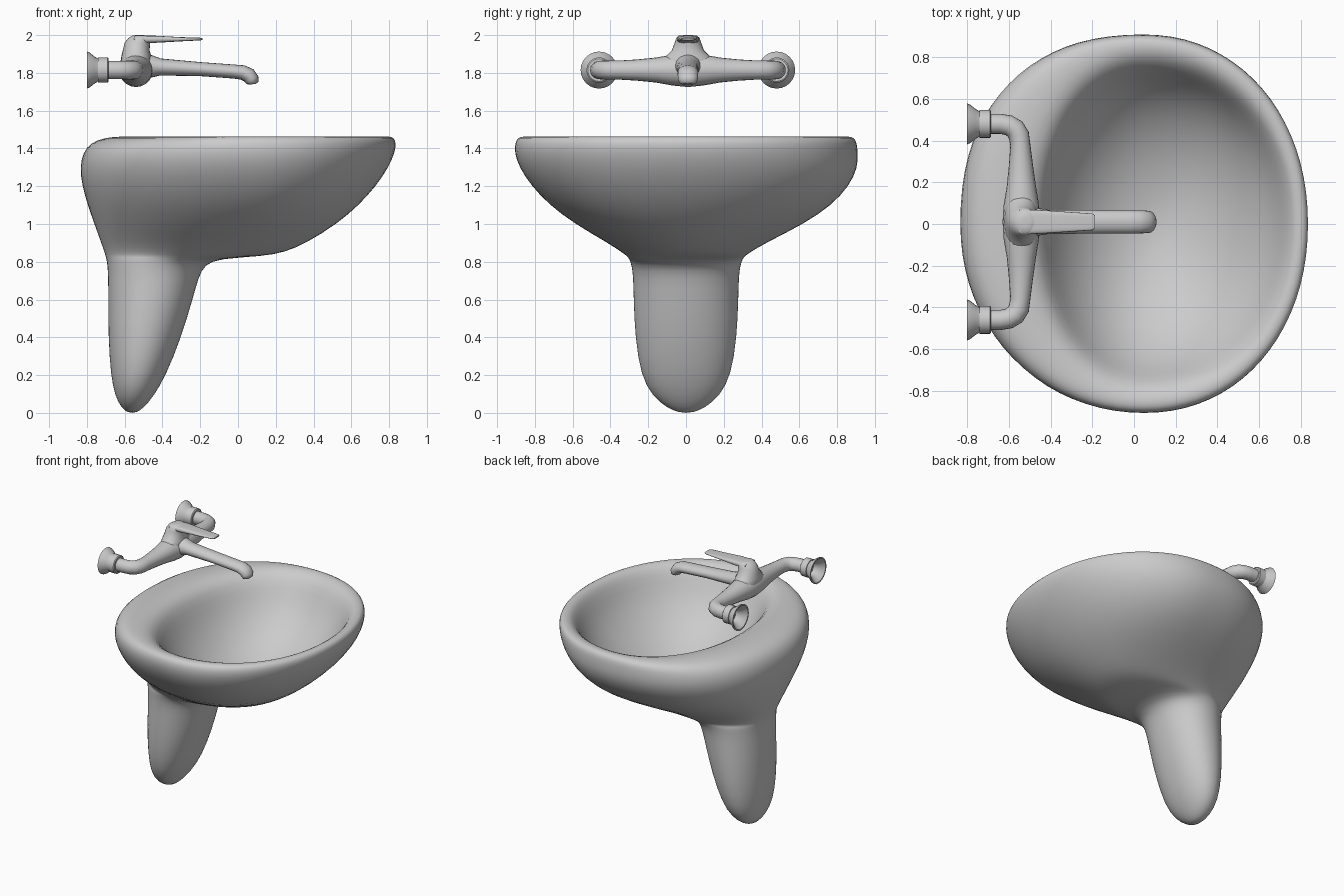
import bpy, math
from mathutils import Vector

if "Cube" in bpy.data.objects:
    bpy.data.objects.remove(bpy.data.objects["Cube"])


def loft(name, rings, sub=0, angle=40, cap=True):
    """Skin a list of equal-length point rings into one smooth object."""
    n = len(rings[0])
    verts = [tuple(p) for r in rings for p in r]
    faces = [(i * n + j, i * n + (j + 1) % n, (i + 1) * n + (j + 1) % n, (i + 1) * n + j)
             for i in range(len(rings) - 1) for j in range(n)]
    if cap:
        faces += [tuple(range(n))[::-1], tuple(range(len(verts) - n, len(verts)))]
    me = bpy.data.meshes.new(name)
    me.from_pydata(verts, [], faces)
    ob = bpy.data.objects.new(name, me)
    bpy.context.collection.objects.link(ob)
    bpy.context.view_layer.objects.active = ob
    ob.select_set(True)
    bpy.ops.object.mode_set(mode='EDIT')
    bpy.ops.mesh.select_all(action='SELECT')
    bpy.ops.mesh.normals_make_consistent(inside=False)
    bpy.ops.object.mode_set(mode='OBJECT')
    if sub:
        m = ob.modifiers.new("smooth", 'SUBSURF')
        m.levels = m.render_levels = sub
        bpy.ops.object.shade_smooth()
    else:
        bpy.ops.object.shade_smooth_by_angle(angle=math.radians(angle))
    ob.select_set(False)
    return ob


def spow(v, e):
    return math.copysign(abs(v) ** (2 / e), v)


def egg(z, x0, x1, xc, b, e=2.1, n=40, bulge=0.0):
    """Horizontal egg ring from x0 to x1, widest (+-b) at xc; bulge fattens the +y side."""
    out = []
    swell = bulge * max(0, 1 - ((z - 1.13) / .25) ** 2)
    for i in range(n):
        c, s = math.cos(math.tau * i / n), math.sin(math.tau * i / n)
        a = x1 - xc if c > 0 else xc - x0
        k = e + (.2 if bulge and z > .95 and s > 0 and c < 0 else 0)
        out.append((xc + a * spow(c, k), (b + (swell if s > 0 else 0)) * spow(s, k), z))
    return out


def sweep(path, side, n=20, e=2):
    """Rings along a path of (point, radius along side axis, other radius)."""
    pts = [Vector(p[0]) for p in path]
    rings = []
    for i, (p, ra, rb) in enumerate(path):
        t = (pts[min(i + 1, len(pts) - 1)] - pts[max(i - 1, 0)]).normalized()
        u = Vector(side)
        v = t.cross(u).normalized()
        rings.append([pts[i] + u * ra * spow(math.cos(math.tau * k / n), e)
                      + v * rb * spow(math.sin(math.tau * k / n), e) for k in range(n)])
    return rings


# Pedestal and outer basin in one skin: z, back x, front x, widest x, half width
outer = [(0.0, -.58, -.54, -.56, .03), (.025, -.617, -.50, -.56, .10),
         (.09, -.652, -.445, -.55, .18), (.2, -.674, -.38, -.53, .24),
         (.4, -.687, -.30, -.50, .270), (.6, -.687, -.24, -.47, .278),
         (.72, -.688, -.208, -.45, .280), (.785, -.692, -.175, -.43, .289),
         (.817, -.698, -.10, -.39, .302), (.829, -.702, .13, -.33, .312),
         (.85, -.708, .25, -.26, .34), (.90, -.726, .365, -.14, .415),
         (1.0, -.763, .526, 0, .59), (1.1, -.798, .642, .04, .725),
         (1.2, -.828, .733, .05, .82), (1.3, -.841, .80, .05, .887),
         (1.38, -.823, .834, .05, .912), (1.43, -.782, .84, .05, .908),
         (1.457, -.71, .828, .05, .893)]
# Flat tap deck, soft rim and bowl interior
inner = [(1.466, -.61, .80, .05, .86), (1.457, -.51, .765, .06, .81),
         (1.41, -.45, .73, .07, .755), (1.3, -.405, .68, .08, .70),
         (1.2, -.35, .61, .09, .63), (1.1, -.275, .51, .10, .53),
         (1.0, -.16, .375, .10, .37), (.94, -.02, .23, .11, .18), (.922, .08, .14, .11, .05)]
loft("basin_with_pedestal", [egg(*r, bulge=.05) for r in outer] + [egg(*r) for r in inner], sub=1)

YC, PY, PZ = .01, .47, 1.815     # tap centre line, pipe offset and height

# Tap body: pipe bending out of the wall, swelling at the middle, and back
half = [((-.70, PY), .048, .048), ((-.64, PY), .048, .048), ((-.60, PY - .007), .049, .049),
        ((-.57, PY - .025), .05, .05), ((-.552, PY - .055), .05, .05),
        ((-.545, PY - .10), .05, .048), ((-.542, .27), .056, .058),
        ((-.54, .17), .066, .07), ((-.54, .08), .082, .085)]
path = [((x, YC + y, PZ), rz, rx) for (x, y), rz, rx in half]
path += [((-.54, YC, PZ), .09, .09)]
path += [((x, YC - y, PZ), rz, rx) for (x, y), rz, rx in half[::-1]]
loft("tap_body", sweep(path, (0, 0, 1)))

# Wall flanges: hollow bell and collar turned about x
bell = [(-.73, .04), (-.765, .055), (-.80, .088), (-.80, .098), (-.785, .092), (-.76, .072),
        (-.74, .06), (-.74, .067), (-.69, .067), (-.685, .06), (-.685, .04)]
for label, s in (("left", -1), ("right", 1)):
    loft(label + "_wall_flange",
         [[(x, YC + s * PY + r * math.cos(math.tau * k / 24), PZ + r * math.sin(math.tau * k / 24))
           for k in range(24)] for x, r in bell], angle=35)

# Tap neck rising from the body to the lever
neck = [(1.80, -.61, -.46, .15), (1.86, -.622, -.46, .145), (1.89, -.617, -.46, .115),
        (1.92, -.61, -.468, .085), (1.96, -.60, -.465, .07), (1.985, -.58, -.46, .062),
        (1.997, -.56, -.48, .048), (2.0, -.54, -.50, .02)]
loft("tap_neck", [[(x, y + YC, z) for x, y, z in egg(z, a, b, (a + b) / 2, w, 2, 24)]
                  for z, a, b, w in neck], angle=60)

# Flat tapering lever
lever = [((-.55, YC, 1.977), .06, .02), ((-.44, YC, 1.978), .056, .019),
         ((-.32, YC, 1.978), .048, .012), ((-.2, YC, 1.979), .04, .007),
         ((-.188, YC, 1.979), .032, .005)]
loft("tap_lever", sweep(lever, (0, 1, 0), e=3.5), angle=50)

# Spout flaring into the body, with a downturned rounded tip
spout = [((-.54, YC, 1.83), .085, .075), ((-.46, YC, 1.835), .066, .06),
         ((-.41, YC, 1.831), .058, .045), ((-.2, YC, 1.82), .056, .037),
         ((-.02, YC, 1.807), .055, .037), ((.025, YC, 1.802), .055, .039),
         ((.058, YC, 1.787), .054, .04), ((.073, YC, 1.765), .052, .038),
         ((.077, YC, 1.747), .045, .032), ((.078, YC, 1.74), .03, .018)]
loft("tap_spout", sweep(spout, (0, 1, 0)), angle=60)
